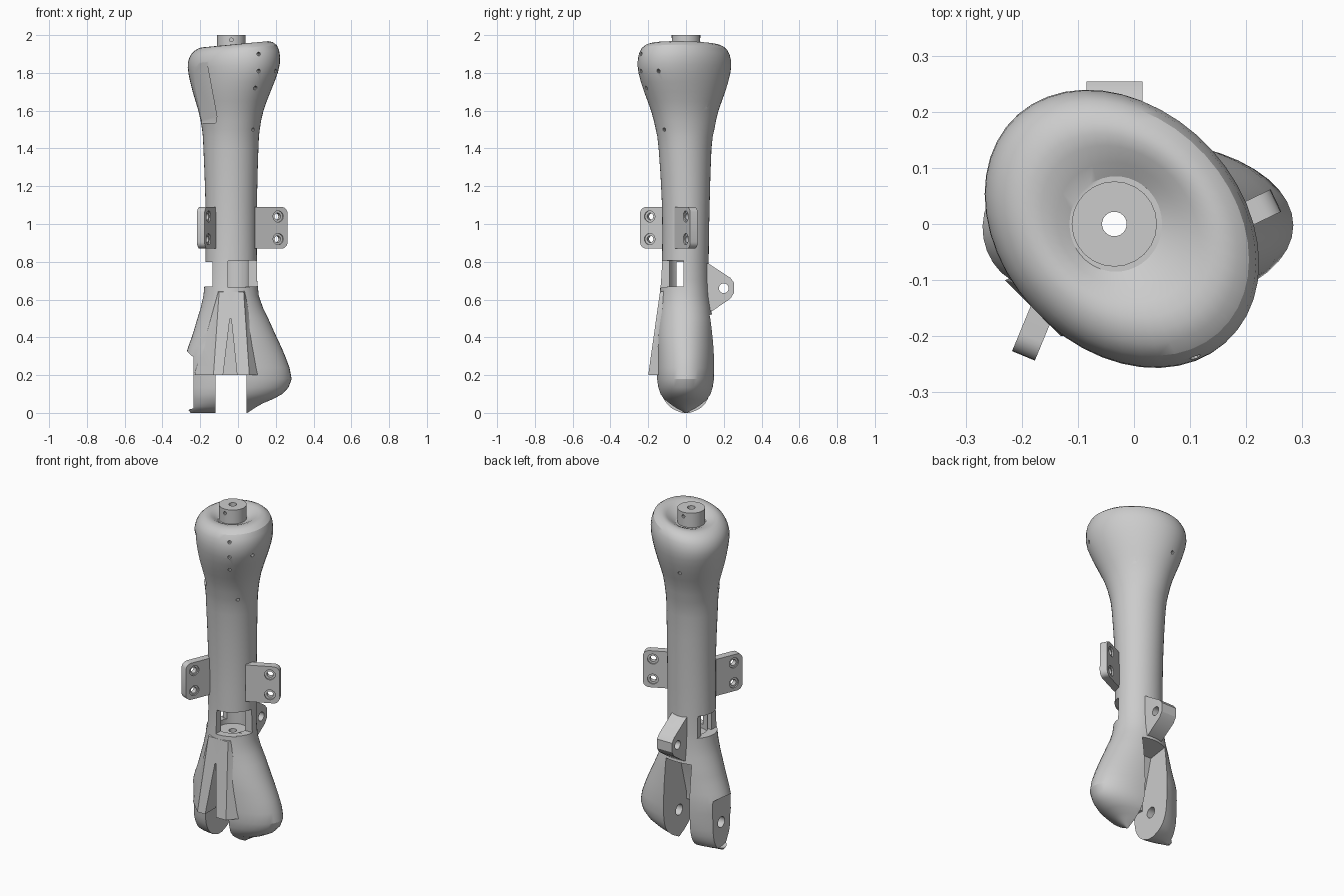
import bpy, bmesh, math
from mathutils import Vector

if "Cube" in bpy.data.objects:
    bpy.data.objects.remove(bpy.data.objects["Cube"])


def make_object(name, bm):
    bmesh.ops.recalc_face_normals(bm, faces=bm.faces[:])
    me = bpy.data.meshes.new(name)
    bm.to_mesh(me)
    bm.free()
    ob = bpy.data.objects.new(name, me)
    bpy.context.collection.objects.link(ob)
    return ob


def hull(name, pts):
    bm = bmesh.new()
    for p in pts:
        bm.verts.new(p)
    r = bmesh.ops.convex_hull(bm, input=bm.verts[:])
    loose = [v for v in bm.verts if not v.link_faces]
    bmesh.ops.delete(bm, geom=loose, context='VERTS')
    bmesh.ops.dissolve_limit(bm, angle_limit=0.005, verts=bm.verts[:], edges=bm.edges[:])
    return make_object(name, bm)


def box(name, x0, x1, y0, y1, z0, z1):
    return hull(name, [(x, y, z) for x in (x0, x1) for y in (y0, y1) for z in (z0, z1)])


def prism_x(name, x0, x1, yz):
    return hull(name, [(x, y, z) for x in (x0, x1) for y, z in yz])


def rod(name, p, q, r, n=20):
    p, q = Vector(p), Vector(q)
    d = (q - p).normalized()
    u = d.orthogonal().normalized()
    w = d.cross(u)
    ring = [r * (math.cos(2 * math.pi * i / n) * u + math.sin(2 * math.pi * i / n) * w) for i in range(n)]
    return hull(name, [e + o for e in (p, q) for o in ring])


def combine(ob, tools, op='DIFFERENCE'):
    for t in tools:
        m = ob.modifiers.new("bool", 'BOOLEAN')
        m.operation, m.solver, m.object = op, 'EXACT', t
        bpy.context.view_layer.objects.active = ob
        bpy.ops.object.modifier_apply(modifier=m.name)
        bpy.data.objects.remove(t)


def catmull(a, b, c, d, t):
    return [0.5 * (2 * q + (r - p) * t + (2 * p - 5 * q + 4 * r - s) * t * t + (3 * q - p - 3 * r + s) * t ** 3)
            for p, q, r, s in zip(a, b, c, d)]


# Body sections: z, left x, right x, front y, back y, skew, tilt
S = [(0.0, -.25, .05, -.02, .02, 0, 0), (.02, -.265, .08, -.07, .07, 0, 0), (.05, -.27, .13, -.105, .105, 0, 0),
     (.1, -.28, .235, -.14, .135, 0, 0), (.18, -.28, .284, -.155, .15, 0, 0), (.3, -.278, .25, -.158, .152, 0, 0),
     (.4, -.245, .205, -.158, .147, 0, 0), (.5, -.215, .16, -.15, .14, 0, 0), (.62, -.183, .11, -.14, .125, 0, 0),
     (.8, -.172, .1, -.127, .12, 0, 0), (1.1, -.172, .1, -.127, .125, 0, 0), (1.4, -.183, .108, -.145, .135, .05, 0),
     (1.5, -.19, .115, -.16, .15, .1, 0), (1.6, -.21, .135, -.185, .172, .15, 0), (1.7, -.24, .172, -.222, .208, .2, 0),
     (1.8, -.262, .212, -.252, .235, .25, .02), (1.87, -.265, .223, -.255, .238, .25, .06),
     (1.925, -.245, .205, -.235, .22, .25, .1), (1.95, -.205, .16, -.19, .18, .25, .1),
     (1.945, -.165, .115, -.14, .14, .2, .08), (1.915, -.115, .05, -.085, .085, 0, .03)]
N, SUB = 44, 2
rows = []
for i in range(len(S) - 1):
    a, b, c, d = S[max(i - 1, 0)], S[i], S[i + 1], S[min(i + 2, len(S) - 1)]
    rows += [catmull(a, b, c, d, k / SUB) for k in range(SUB)]
rows.append(S[-1])
bm = bmesh.new()
loops = []
for z, xl, xr, yf, yb, skew, tilt in rows:
    cx, a, cy, b = (xl + xr) / 2, (xr - xl) / 2, (yf + yb) / 2, (yb - yf) / 2
    ring = []
    for k in range(N):
        t = 2 * math.pi * k / N
        x = cx + a * math.cos(t)
        ring.append(bm.verts.new((x, cy + b * math.sin(t - skew), max(z, 0) + tilt * (x + .02))))
    loops.append(ring)
for r0, r1 in zip(loops, loops[1:]):
    for k in range(N):
        j = (k + 1) % N
        bm.faces.new((r0[k], r0[j], r1[j], r1[k]))
bm.faces.new(loops[0][::-1])
bm.faces.new(loops[-1])
body = make_object("limb_body", bm)

# Flat front shield above the joint, rear lug, top neck
shield = hull("shield", [(-.13, -.2, .2), (.06, -.2, .2), (-.23, -.1, .2), (.14, -.1, .2),
                         (-.1, -.138, .64), (.03, -.138, .64), (-.12, -.06, .66), (.05, -.06, .66)])
lug = prism_x("lug", -.085, .015, [(.05, .82), (.12, .79), (.17, .735), (.235, .715), (.254, .69),
                                   (.254, .635), (.235, .605), (.18, .575), (.14, .54), (.05, .52)])
neck = rod("neck", (-.035, 0, 1.87), (-.035, 0, 2.0), .076, 24)
combine(body, [shield, lug, neck], 'UNION')

# Joint slot, front slit, pivot and outer pivot recess
cuts = [
    box("slot_low", -.12, .045, -.4, -.04, -.1, .2),
    prism_x("slot_back", -.12, .045, [(-.07, -.1), (-.07, .24), (0, .5), (.4, .56), (.4, -.1)]),
    hull("slit", [(x, y, z) for y in (-.4, -.1) for x, z in ((-.085, .15), (.0, .15), (-.036, .5), (-.043, .5))]),
    rod("pivot", (-.4, 0, .16), (.13, 0, .16), .032),
    rod("pivot_recess", (-.5, .01, .172), (-.235, .01, .172), .157, 40),
    rod("lug_hole", (-.2, .2, .66), (.2, .2, .66), .026),
    rod("bore", (-.035, 0, -.1), (-.035, 0, 2.1), .022),
]
# Waist cavity with openings
cuts += [
    rod("cavity", (-.035, 0, .64), (-.035, 0, .83), .09, 28),
    box("front_window", -.053, .06, -.3, -.05, .665, .805),
    box("right_window", .02, .3, -.1, -.012, .668, .808),
    box("left_window", -.3, -.135, -.3, .3, .67, .8),
    box("left_opening", -.3, -.08, -.05, .05, .67, .8),
]
# Long pocket on the upper left front
front = [(-.255, 1.855), (-.165, 1.855), (-.112, 1.57), (-.118, 1.535), (-.2, 1.535), (-.21, 1.6)]
floor = [-.07, -.165, -.115, -.11, -.02, -.03]
cuts.append(hull("pocket", [(x, -.4, z) for x, z in front] + [(x, y, z) for (x, z), y in zip(front, floor)]))
# Small screw holes
for i, (x, y, z) in enumerate([(.105, -.23, 1.9), (.105, -.23, 1.81), (.08, -.19, 1.72), (.075, -.11, 1.5),
                               (.19, -.14, 1.81), (.11, .135, 1.61), (-.1, .2, 1.7)]):
    d = Vector((x + .03, y, 0))
    c = Vector((-.03, 0, z))
    cuts.append(rod("screw_hole", c + d * .8, c + d * 1.4, .01, 10))
for y in (-1, 1):
    cuts.append(rod("neck_screw", (-.035, y * .05, 1.975), (-.035, y * .12, 1.975), .01, 10))
combine(body, cuts)


# Mounting tabs with rounded corners and two countersunk holes
def tab(name, end, direction, length):
    d = Vector((*direction, 0)).normalized()
    n = Vector((-d.y, d.x, 0))
    e = Vector((*end, 0))
    r, h = .035, .022
    pts = []
    for s in (-h, h):
        for k in range(-6, 7):
            t = k * math.pi / 12
            zc = 1.09 - r if k > 0 else .87 + r
            pts.append(e + n * s + d * (r * math.cos(t) - r) + Vector((0, 0, zc + r * math.sin(t))))
        pts += [e + n * s - d * length + Vector((0, 0, z)) for z in (.87, 1.09)]
    ob = hull(name, pts)
    holes = []
    for z in (.92, 1.04):
        c = e - d * .055 + Vector((0, 0, z))
        holes.append(rod("hole", c - n * .1, c + n * .1, .018))
        for s in (-1, 1):
            holes.append(rod("countersink", c + n * s * .014, c + n * s * .1, .03))
    combine(ob, holes)
    return ob


parts = [body,
         tab("right_tab", (.253, .042), (.9, .43), .19),
         tab("left_tab", (-.197, -.235), (-.38, -.92), .17)]
for ob in parts:
    bpy.ops.object.select_all(action='DESELECT')
    ob.select_set(True)
    bpy.context.view_layer.objects.active = ob
    bpy.ops.object.shade_smooth_by_angle(angle=math.radians(25))
